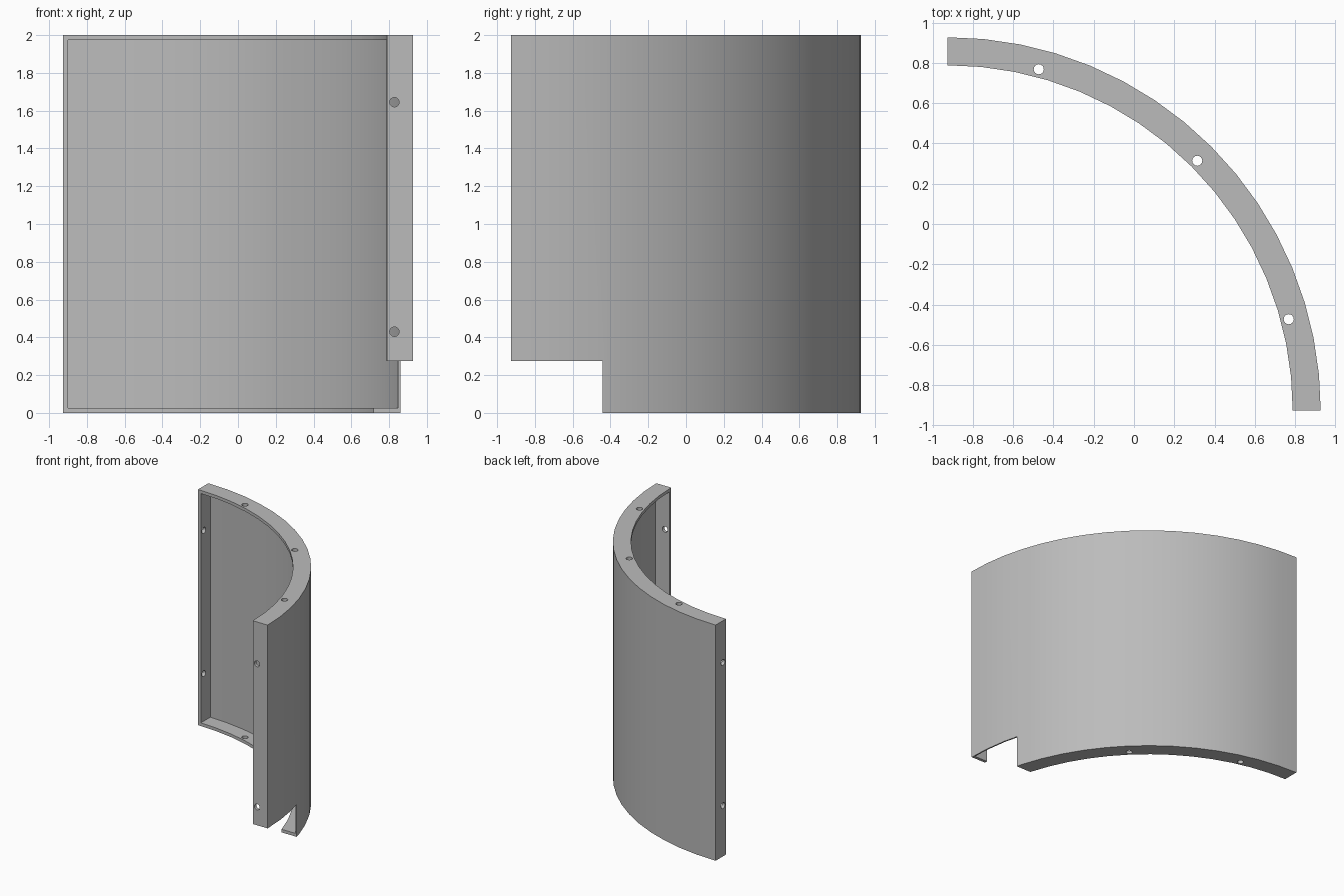
import bpy, bmesh
from math import sin, cos, pi, radians
from mathutils import Matrix, Vector

C = -0.927            # arc centre in x and y
R_OUT, R_IN = 1.854, 1.715
WALL, LIP = 0.012, 0.0265
HEIGHT, SEGS = 2.0, 16
R_HOLE, HOLE = 1.755, 0.025

if "Cube" in bpy.data.objects:
    bpy.data.objects.remove(bpy.data.objects["Cube"])

grey = bpy.data.materials.new("plain grey")
grey.use_nodes = True
colour = (0.5, 0.5, 0.5, 1)
grey.diffuse_color = colour
grey.node_tree.nodes["Principled BSDF"].inputs["Base Color"].default_value = colour


def finish(name, bm):
    bmesh.ops.recalc_face_normals(bm, faces=bm.faces[:])
    me = bpy.data.meshes.new(name)
    bm.to_mesh(me)
    bm.free()
    me.materials.append(grey)
    ob = bpy.data.objects.new(name, me)
    bpy.context.collection.objects.link(ob)
    return ob


def arc(r):
    steps = [pi / 2 * i / SEGS for i in range(SEGS + 1)]
    return [(C + r * sin(a), C + r * cos(a)) for a in steps]


def extrude(name, outer, inner, z0, z1):
    """Strip between two matching outlines, raised from z0 to z1."""
    bm = bmesh.new()
    rows = [[bm.verts.new((x, y, z)) for x, y in line]
            for line, z in ((outer, z0), (outer, z1), (inner, z1), (inner, z0))]
    for k in range(4):
        a, b = rows[k], rows[(k + 1) % 4]
        for i in range(SEGS):
            bm.faces.new((a[i], a[i + 1], b[i + 1], b[i]))
    for end in (0, -1):
        bm.faces.new([row[end] for row in rows])
    return finish(name, bm)


def cylinder(name, centre, axis, depth):
    bm = bmesh.new()
    turn = Vector((0, 0, 1)).rotation_difference(Vector(axis)).to_matrix().to_4x4()
    bmesh.ops.create_cone(bm, cap_ends=True, segments=24, radius1=HOLE,
                          radius2=HOLE, depth=depth,
                          matrix=Matrix.Translation(centre) @ turn)
    return finish(name, bm)


# Curved panel, solid at first
panel = extrude("curved_panel", arc(R_OUT), arc(R_IN), 0, HEIGHT)

# Hollow that leaves a thin wall and a lip on all four edges
edge = C + LIP
hollow = [[(max(x, edge), max(y, edge)) for x, y in arc(r)]
          for r in (R_OUT - WALL, R_IN - 0.1)]
cutters = [extrude("hollow_cutter", *hollow, LIP, HEIGHT - LIP)]

# Corner notch
bm = bmesh.new()
bmesh.ops.create_cube(bm, size=1, matrix=Matrix.Translation((0.8, -0.942, -0.225))
                      @ Matrix.Diagonal((1, 1, 1, 1)))
cutters.append(finish("notch_cutter", bm))

# Screw holes in the top and bottom lips
for deg in (15, 45, 75):
    a = radians(deg)
    x, y = C + R_HOLE * sin(a), C + R_HOLE * cos(a)
    cutters.append(cylinder("lip_hole_cutter", (x, y, HEIGHT / 2), (0, 0, 1), 2.2))

# Screw holes in the two upright lips
for z in (0.43, 1.645):
    side = C + R_HOLE
    cutters.append(cylinder("side_hole_cutter", (side, C, z), (0, 1, 0), 0.2))
    cutters.append(cylinder("side_hole_cutter", (C, side, z), (1, 0, 0), 0.2))

for cutter in cutters:
    cutter.hide_render = True
    mod = panel.modifiers.new("cut", 'BOOLEAN')
    mod.operation = 'DIFFERENCE'
    mod.solver = 'EXACT'
    mod.object = cutter

# Bake the cuts, then drop the cutters
bpy.context.view_layer.update()
graph = bpy.context.evaluated_depsgraph_get()
baked = bpy.data.meshes.new_from_object(panel.evaluated_get(graph))
panel.modifiers.clear()
panel.data = baked
for cutter in cutters:
    bpy.data.objects.remove(cutter)

bpy.ops.object.select_all(action='DESELECT')
panel.select_set(True)
bpy.context.view_layer.objects.active = panel
bpy.ops.object.shade_smooth_by_angle(angle=radians(30))
